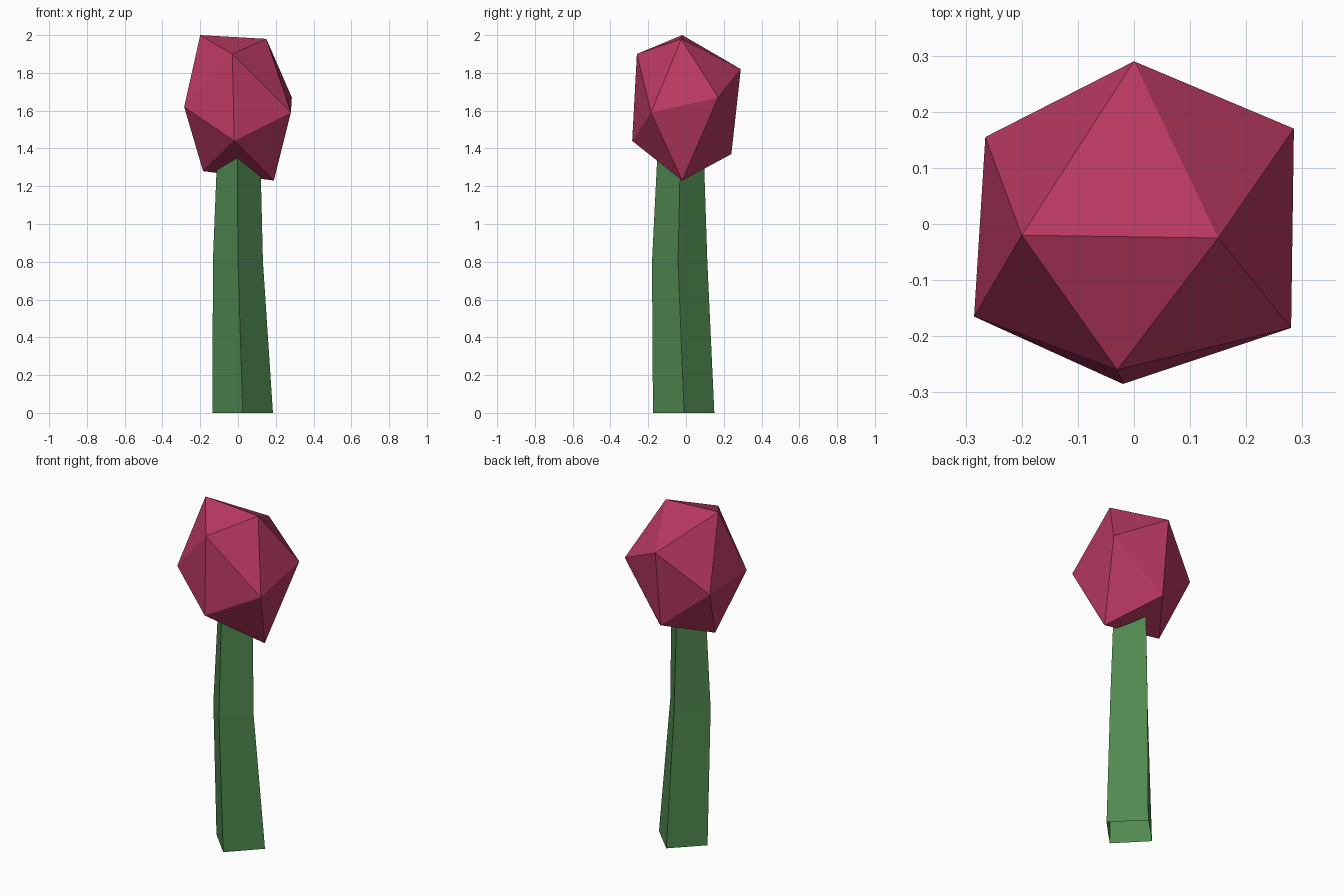
import bpy
import bmesh

if "Cube" in bpy.data.objects:
    bpy.data.objects.remove(bpy.data.objects["Cube"])


def finish(bm, name, color):
    """Turn a bmesh into a flat-shaded, coloured object."""
    bmesh.ops.recalc_face_normals(bm, faces=bm.faces)
    mesh = bpy.data.meshes.new(name)
    bm.to_mesh(mesh)
    bm.free()
    mat = bpy.data.materials.new(name + "_colour")
    mat.diffuse_color = (*color, 1)
    mat.use_nodes = True
    mat.node_tree.nodes["Principled BSDF"].inputs["Base Color"].default_value = mat.diffuse_color
    mesh.materials.append(mat)
    obj = bpy.data.objects.new(name, mesh)
    bpy.context.collection.objects.link(obj)
    return obj


# Stem: four-sided open tube, slightly bent, its upper end inside the bud
# each ring: z, then front, right, back, left corners
rings = [
    (0.0, [(0.025, -0.175), (0.185, -0.01), (0.025, 0.15), (-0.135, -0.01)]),
    (0.8, [(0.0, -0.18), (0.132, -0.042), (0.0, 0.113), (-0.133, -0.042)]),
    (1.5, [(-0.005, -0.145), (0.115, -0.027), (-0.005, 0.09), (-0.105, -0.027)]),
]
bm = bmesh.new()
loops = [[bm.verts.new((x, y, z)) for x, y in ring] for z, ring in rings]
for low, high in zip(loops, loops[1:]):
    for i in range(4):
        j = (i + 1) % 4
        bm.faces.new((low[i], low[j], high[j], high[i]))
finish(bm, "stem", (0.08, 0.25, 0.08))

# Bud: stretched, uneven icosahedron as the hull of its twelve corners
corners = [
    (-0.20, -0.02, 2.00), (0.15, -0.025, 1.98),     # top pair
    (-0.185, -0.01, 1.28), (0.19, -0.02, 1.23),     # bottom pair
    (-0.03, -0.26, 1.90), (-0.02, -0.285, 1.44),    # front pair
    (0.0, 0.29, 1.82), (0.0, 0.24, 1.37),           # back pair
    (0.285, 0.17, 1.67), (0.28, -0.185, 1.59),      # right pair
    (-0.265, 0.155, 1.59), (-0.285, -0.165, 1.62),  # left pair
]
bm = bmesh.new()
for co in corners:
    bm.verts.new(co)
bmesh.ops.convex_hull(bm, input=bm.verts)
finish(bm, "flower_bud", (0.48, 0.04, 0.12))
